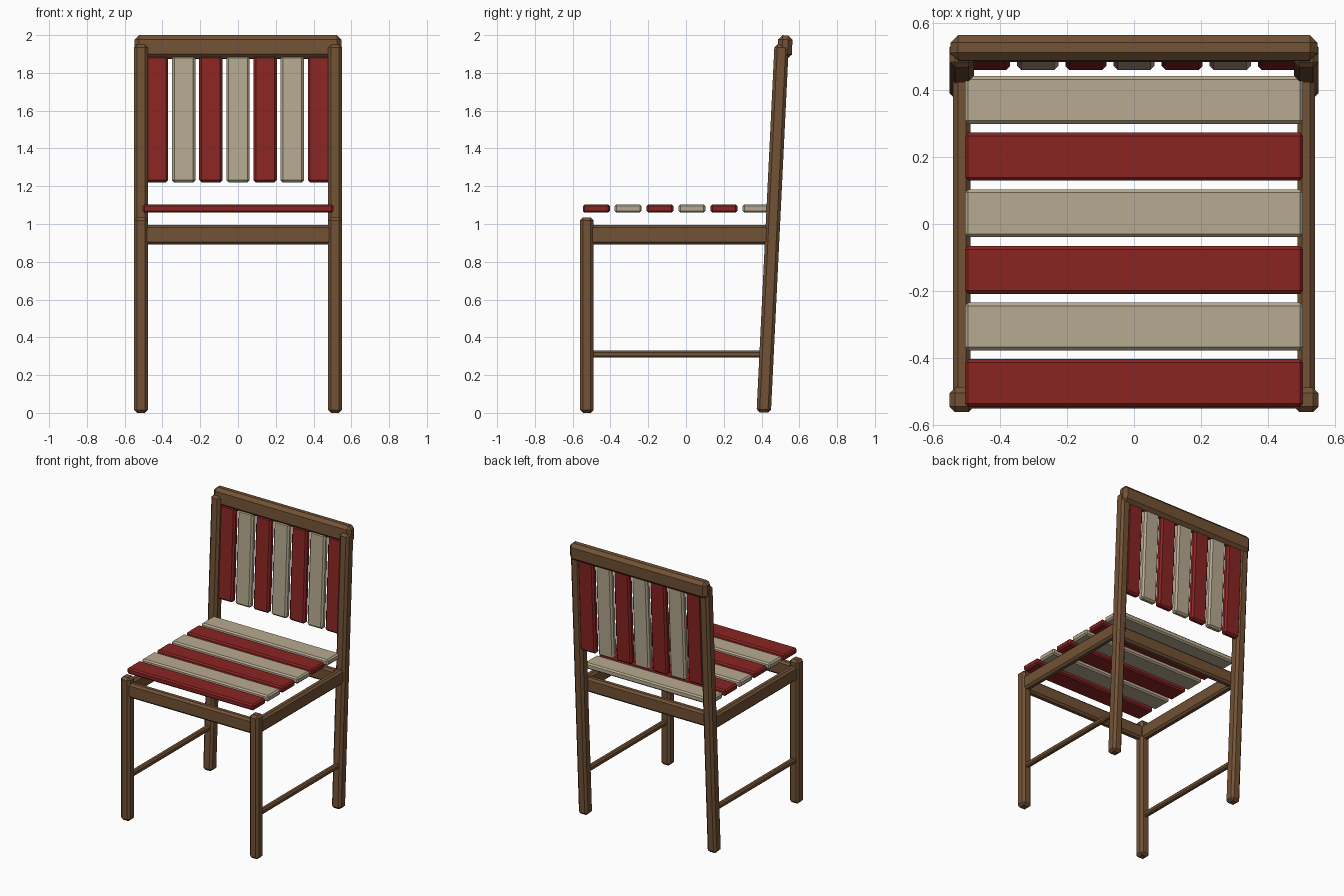
import bpy, bmesh, math
from mathutils import Matrix

if "Cube" in bpy.data.objects:
    bpy.data.objects.remove(bpy.data.objects["Cube"])

LEAN = -math.atan(0.0487)          # backward lean of the chair back


def material(name, rgb):
    m = bpy.data.materials.new(name)
    m.diffuse_color = (*rgb, 1)
    m.use_nodes = True
    m.node_tree.nodes["Principled BSDF"].inputs["Base Color"].default_value = m.diffuse_color
    return m


WOOD = material("wood", (0.17, 0.085, 0.036))
RED = material("red_paint", (0.25, 0.018, 0.016))
CREAM = material("cream_paint", (0.47, 0.40, 0.28))


def beam(name, center, size, bevel, mat, lean=0.0):
    """Chamfered box, optionally leaning back about x."""
    bm = bmesh.new()
    bmesh.ops.create_cube(bm, size=1, matrix=Matrix.Diagonal((*size, 1)))
    bmesh.ops.bevel(bm, geom=bm.edges[:], offset=bevel, segments=1,
                    affect='EDGES', profile=0.5)
    me = bpy.data.meshes.new(name)
    bm.to_mesh(me)
    bm.free()
    me.materials.append(mat)
    ob = bpy.data.objects.new(name, me)
    ob.location = center
    ob.rotation_euler.x = lean
    bpy.context.collection.objects.link(ob)
    return ob


# Legs, side rails and stretchers on both sides
for side, s in (("left", -1), ("right", 1)):
    x = s * 0.514
    beam(f"front_leg_{side}", (x, -0.525, 0.5175), (0.073, 0.073, 1.035), 0.016, WOOD)
    beam(f"back_leg_{side}", (x, 0.459, 0.976), (0.073, 0.076, 1.95), 0.016, WOOD, LEAN)
    beam(f"side_rail_{side}", (x, -0.035, 0.943), (0.052, 0.95, 0.104), 0.014, WOOD)
    beam(f"stretcher_{side}", (x, -0.05, 0.311), (0.037, 0.94, 0.037), 0.009, WOOD)

# Front and back seat rails
beam("front_rail", (0, -0.525, 0.943), (1.0, 0.052, 0.104), 0.014, WOOD)
beam("back_rail", (0, 0.412, 0.943), (1.0, 0.052, 0.104), 0.014, WOOD)

# Top rail of the back
beam("top_rail", (0, 0.524, 1.937), (1.096, 0.076, 0.124), 0.023, WOOD, LEAN)

# Seat slats, front to back
for i in range(6):
    beam(f"seat_slat_{i + 1}", (0, -0.475 + i * 0.169, 1.082), (1.01, 0.143, 0.044),
         0.01, CREAM if i % 2 else RED)

# Back slats, left to right
for i in range(7):
    beam(f"back_slat_{i + 1}", ((i - 3) * 0.1437, 0.499, 1.555), (0.123, 0.046, 0.67),
         0.012, CREAM if i % 2 else RED, LEAN)
